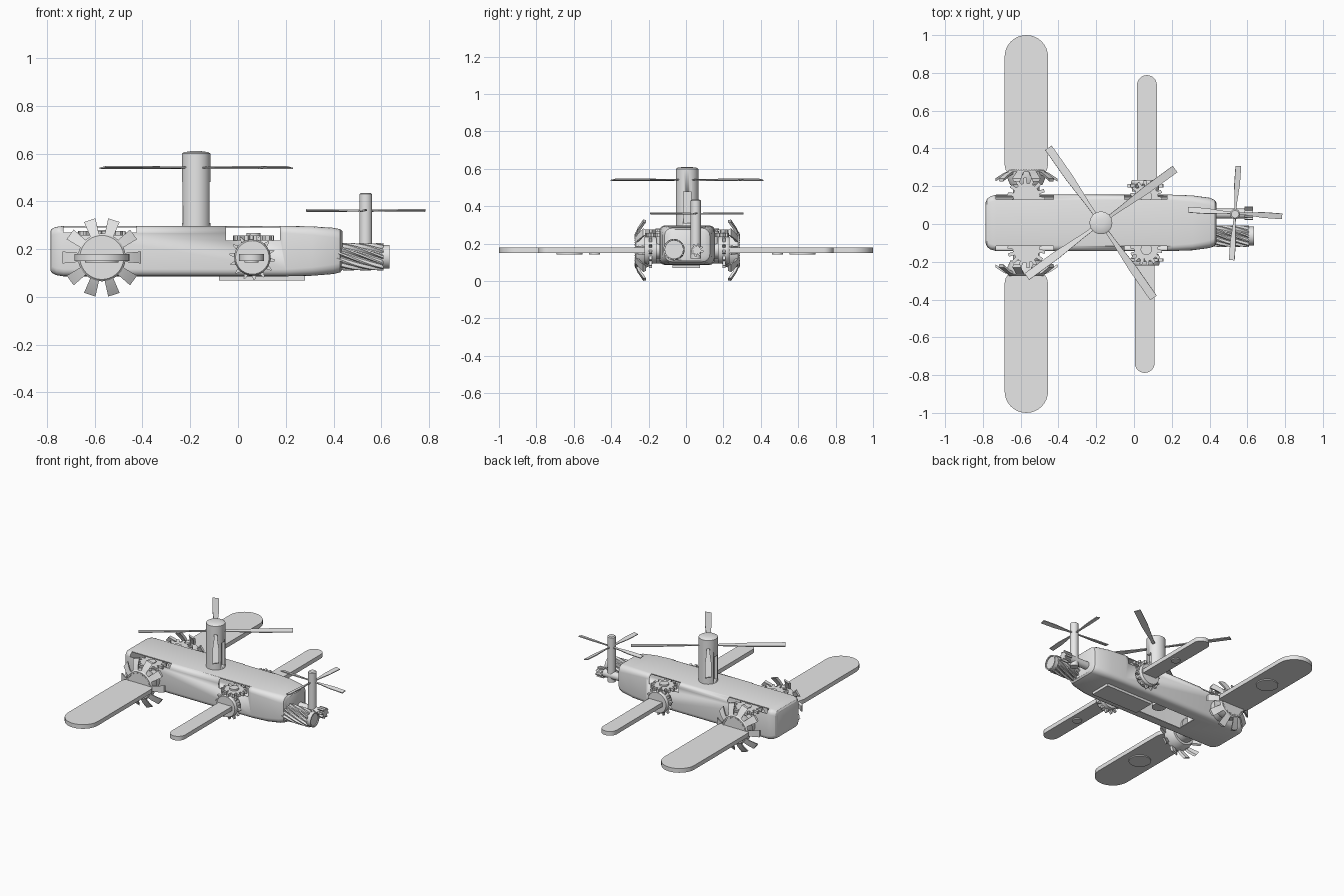
import bpy, bmesh, math
from mathutils import Vector, Matrix

if "Cube" in bpy.data.objects:
    bpy.data.objects.remove(bpy.data.objects["Cube"])

grey = bpy.data.materials.new("plain_grey")
grey.diffuse_color = (0.8, 0.8, 0.8, 1)
grey.use_nodes = True
grey.node_tree.nodes["Principled BSDF"].inputs["Base Color"].default_value = grey.diffuse_color
YC = 0.006   # centre line of the hull


def finish(name, bm, smooth=30):
    bmesh.ops.recalc_face_normals(bm, faces=bm.faces)
    me = bpy.data.meshes.new(name)
    bm.to_mesh(me)
    bm.free()
    me.materials.append(grey)
    ob = bpy.data.objects.new(name, me)
    bpy.context.collection.objects.link(ob)
    bpy.ops.object.select_all(action='DESELECT')
    ob.select_set(True)
    bpy.context.view_layer.objects.active = ob
    bpy.ops.object.shade_smooth_by_angle(angle=math.radians(smooth))
    return ob


def add_loft(bm, rings):
    """Skin a list of equal point rings and cap both ends."""
    vs = [[bm.verts.new(p) for p in r] for r in rings]
    n = len(vs[0])
    for a, b in zip(vs, vs[1:]):
        for i in range(n):
            bm.faces.new((a[i], a[(i + 1) % n], b[(i + 1) % n], b[i]))
    bm.faces.new(vs[0])
    bm.faces.new(vs[-1])


def loft(name, rings, smooth=30):
    bm = bmesh.new()
    add_loft(bm, rings)
    return finish(name, bm, smooth)


def box(name, lo, hi):
    return loft(name, [[(lo[0], lo[1], z), (hi[0], lo[1], z), (hi[0], hi[1], z), (lo[0], hi[1], z)]
                       for z in (lo[2], hi[2])])


def point(c, axis, h, r, a):
    """Point at radius r and angle a about an axis through c, h along it."""
    u, v = r * math.cos(a), r * math.sin(a)
    return Vector(c) + Vector({'X': (h, u, v), 'Y': (u, h, v), 'Z': (u, v, h)}[axis])


def turned(name, c, axis, profile, n=40):
    return loft(name, [[point(c, axis, h, r, math.tau * i / n) for i in range(n)] for h, r in profile])


def gear(name, c, axis, h0, h1, r_in, r_out, teeth, point_w=0.4):
    prof = [(r_in, 0), (r_in, 0.4), (r_out, 0.7 - point_w / 2), (r_out, 0.7 + point_w / 2)]
    return loft(name, [[point(c, axis, h, r, math.tau * (i + f) / teeth)
                        for i in range(teeth) for r, f in prof] for h in (h0, h1)], 20)


def cut(ob, lo, hi):
    tool = box("cutter", lo, hi)
    m = ob.modifiers.new("cut", 'BOOLEAN')
    m.operation, m.solver, m.object = 'DIFFERENCE', 'EXACT', tool
    apply(ob)
    bpy.data.objects.remove(tool, do_unlink=True)


def apply(ob):
    dg = bpy.context.evaluated_depsgraph_get()
    me = bpy.data.meshes.new_from_object(ob.evaluated_get(dg))
    ob.modifiers.clear()
    ob.data = me


# hull: rounded rectangular sections, thin walled
def section(x, inset, rad):
    hy, z0, z1 = 0.149 - inset, 0.086 + inset * 0.6, 0.297 - inset * 0.5
    hz, zc = (z1 - z0) / 2, (z0 + z1) / 2
    pts = []
    for k, (sy, sz) in enumerate(((1, 1), (-1, 1), (-1, -1), (1, -1))):
        for j in range(5):
            a = math.radians(90 * k + 22.5 * j)
            pts.append((x, YC + sy * (hy - rad) + rad * math.cos(a),
                        zc + sz * (hz - rad) + rad * math.sin(a)))
    return pts


hull = loft("hull", [section(*s) for s in (
    (-0.785, 0.04, 0.025), (-0.778, 0.022, 0.028), (-0.76, 0.008, 0.03), (-0.73, 0, 0.03),
    (0.2, 0, 0.03), (0.31, 0.004, 0.035), (0.4, 0.016, 0.04), (0.428, 0.028, 0.04), (0.437, 0.045, 0.04))])
sol = hull.modifiers.new("wall", 'SOLIDIFY')
sol.thickness, sol.offset = 0.006, -1
apply(hull)
for s in (1, -1):   # notches along both roof edges for the gears
    for x0, x1, z0 in ((-0.73, -0.425, 0.27), (-0.05, 0.175, 0.235)):
        ya, yb = sorted((YC + s * 0.123, YC + s * 0.25))
        cut(hull, (x0, ya, z0), (x1, yb, 0.35))
cut(hull, (-0.43, -0.068, 0.04), (-0.09, 0.074, 0.12))   # belly bay
box("belly_door", (-0.08, -0.072, 0.069), (0.28, 0.074, 0.087))


# wings: rounded paddles with a shallow round pad underneath
def wing(name, x, w, s, y0, y1, pad):
    r, q = w / 2, w * 0.3
    n = 16
    pts = [(x + r * math.cos(math.pi * i / n), y1 - r + r * math.sin(math.pi * i / n)) for i in range(n + 1)]
    for sx, a0 in ((-1, 180), (1, 270)):
        for i in range(5):
            a = math.radians(a0 + i * 22.5)
            pts.append((x + sx * (r - q) + q * math.cos(a), y0 + q + q * math.sin(a)))
    loft(name, [[(px, s * py, z) for px, py in pts] for z in (0.15, 0.179)])
    turned(name + "_pad", (x, s * (y0 + y1) / 2, 0), 'Z', [(0.143, pad), (0.152, pad)])


for s, side in ((1, "back"), (-1, "front")):
    c = (-0.57, YC, 0.165)
    wing("large_wing_" + side, -0.57, 0.23, s, 0.245, 1.0, 0.07)
    wing("small_wing_" + side, 0.0625 + 0.006 * s, 0.105, s, 0.19, 0.788, 0.03)
    # large wing root: drum, ring of studs and swept back petals
    turned("large_drum_" + side, c, 'Y', [(s * h, r) for h, r in
           ((0.13, 0.07), (0.2, 0.07), (0.2, 0.085), (0.235, 0.1), (0.272, 0.1), (0.28, 0.092))])
    bm = bmesh.new()
    for i in range(10):
        a = math.tau * i / 10
        rings = []
        for r, h, w in ((0.085, 0.278, 0.036), (0.12, 0.264, 0.042), (0.164, 0.235, 0.05)):
            ring = []
            for dw, dh in ((-1, 0), (1, 0), (0.7, -0.016), (-0.7, -0.016)):
                p = point((0, 0, 0), 'Y', s * (h + dh), r, a)
                ring.append(p + Vector(c) + Vector((-math.sin(a), 0, math.cos(a))) * dw * w / 2)
            rings.append(ring)
        add_loft(bm, rings)
    finish("petals_" + side, bm, 20)
    bm = bmesh.new()
    for i in range(36):
        p = point(c, 'Y', s * 0.279, 0.083, math.tau * i / 36)
        bmesh.ops.create_cube(bm, size=0.007, matrix=Matrix.Translation(p))
    finish("studs_" + side, bm)
    # flat gear above the large wing root
    cg = (-0.57, YC + s * 0.14, 0)
    gear("large_flat_gear_" + side, cg, 'Z', 0.257, 0.275, 0.07, 0.1, 14)
    turned("large_gear_post_" + side, cg, 'Z', [(0.12, 0.03), (0.28, 0.03)], 24)
    # small wing root: drum, spiked wheel and flat gear
    c = (0.06, YC, 0.165)
    turned("small_drum_" + side, c, 'Y', [(s * h, r) for h, r in
           ((0.12, 0.045), (0.165, 0.045), (0.165, 0.07), (0.215, 0.076), (0.227, 0.07))])
    gear("spiked_wheel_" + side, c, 'Y', s * 0.188, s * 0.205, 0.074, 0.096, 14, 0.12)
    cg = (0.065, YC + s * 0.14, 0)
    gear("small_flat_gear_" + side, cg, 'Z', 0.236, 0.256, 0.062, 0.085, 14)
    turned("small_gear_post_" + side, cg, 'Z', [(0.14, 0.03), (0.267, 0.03)], 24)


# rotors: tapered, slightly pitched blades
def rotor(name, c, length, root, tip, angles, pitch):
    bm = bmesh.new()
    ca, sa = math.cos(pitch), math.sin(pitch)
    for ang in angles:
        rot = Matrix.Rotation(math.radians(ang), 3, 'Z')
        rings = []
        for r, w in ((0.01, root * 0.7), (length * 0.25, root), (length * 0.6, tip), (length, tip)):
            rings.append([Vector(c) + rot @ Vector((r, y * w / 2 * ca - z * sa, y * w / 2 * sa + z * ca))
                          for y, z in ((-1, -0.003), (1, -0.003), (1, 0.003), (-1, 0.003))])
        add_loft(bm, rings)
    finish(name, bm)


# main mast with slots fore and aft
mast = turned("main_mast", (-0.175, YC, 0), 'Z', [(0.285, 0.06), (0.6, 0.06), (0.606, 0.05), (0.61, 0.02)], 48)
cut(mast, (-0.14, YC - 0.02, 0.31), (-0.08, YC + 0.02, 0.48))
cut(mast, (-0.27, YC - 0.02, 0.31), (-0.21, YC + 0.02, 0.48))
rotor("main_rotor", (-0.175, YC, 0.541), 0.485, 0.022, 0.042, (36, 125, 216, 305), math.radians(9))
turned("mast_base", (-0.2, YC, 0), 'Z', [(0.12, 0.035), (0.12, 0.045), (0.292, 0.045)])

# tail mast and rotor on a short horizontal shaft
turned("tail_mast", (0.535, 0.052, 0), 'Z', [(0.12, 0.027), (0.43, 0.027), (0.435, 0.02)], 32)
rotor("tail_rotor", (0.535, 0.058, 0.361), 0.25, 0.014, 0.03, (-4, 86, 176, 266), math.radians(12))
turned("tail_shaft", (0, 0.055, 0.165), 'X', [(0.41, 0.026), (0.6, 0.026)], 24)
gear("tail_shaft_gear", (0, 0.058, 0.165), 'X', 0.585, 0.63, 0.022, 0.036, 8)

# twisted fluted screw beside the tail mast
flutes = []
for k in range(15):
    flutes.append([point((0, -0.064, 0.168), 'X', 0.4 + 0.015 * k, 0.057 if i % 4 < 2 else 0.045,
                         math.tau * i / 48 + 0.11 * k) for i in range(48)])
loft("tail_screw", flutes, 25)
turned("tail_screw_cap", (0, -0.064, 0.168), 'X', [(0.605, 0.05), (0.635, 0.05), (0.635, 0.042), (0.628, 0.042)])
